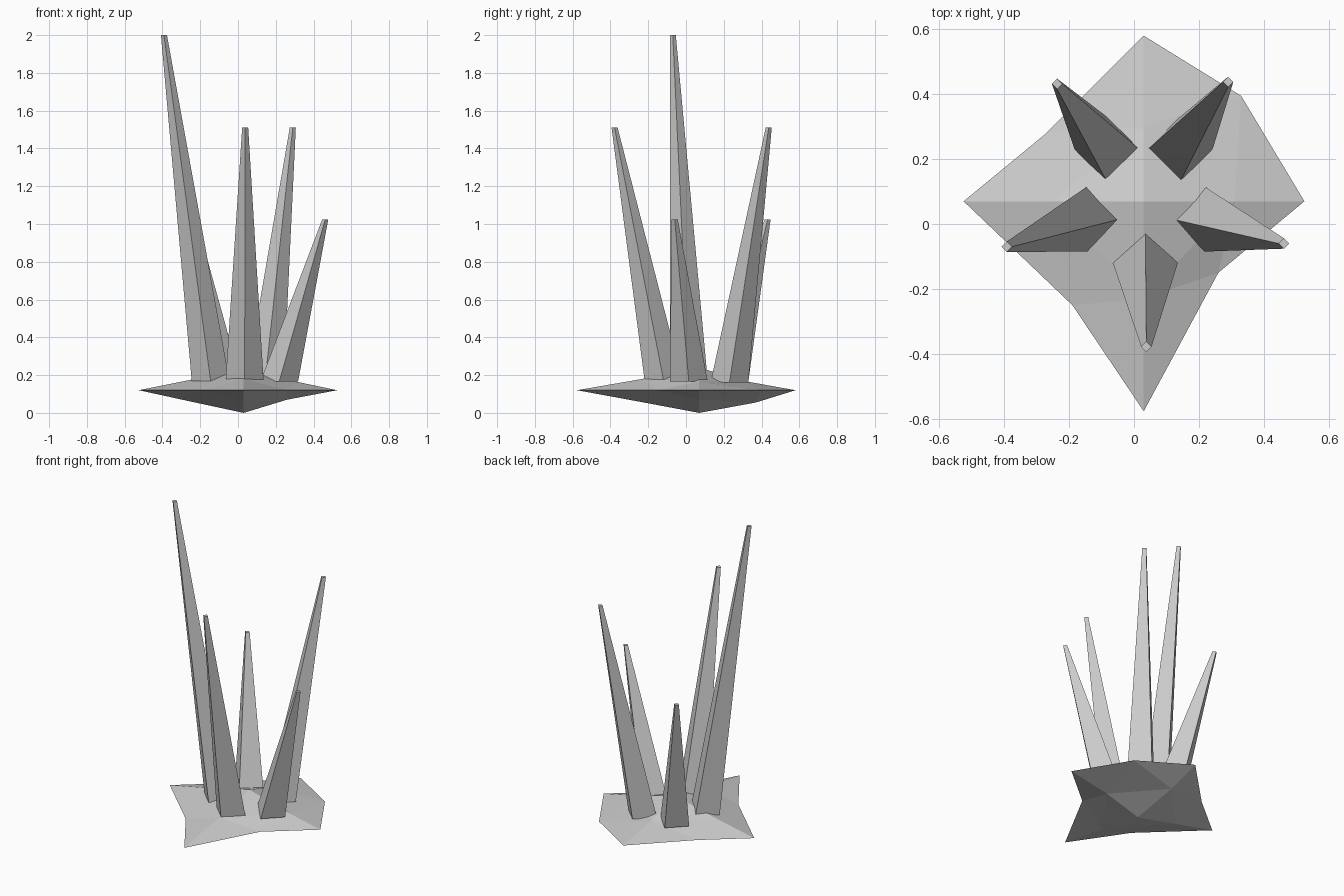
import bpy
import bmesh
from mathutils import Vector

if "Cube" in bpy.data.objects:
    bpy.data.objects.remove(bpy.data.objects["Cube"])


def finish(name, bm):
    bmesh.ops.recalc_face_normals(bm, faces=bm.faces)
    mesh = bpy.data.meshes.new(name)
    bm.to_mesh(mesh)
    bm.free()
    obj = bpy.data.objects.new(name, mesh)
    bpy.context.collection.objects.link(obj)
    return obj


# Rock base: faceted, lopsided octahedron; rings run east, north, west, south
def rock_base():
    rim_xy = [(0.525, 0.07), (0.33, 0.395), (0.03, 0.58), (-0.27, 0.28),
              (-0.525, 0.07), (-0.19, -0.25), (0.03, -0.577), (0.26, -0.15)]
    halves = [
        ((0.03, 0.07, 0.24), [(0.31, 0.07, 0.165), (0.03, 0.30, 0.17),
                              (-0.25, 0.07, 0.175), (0.03, -0.23, 0.18)]),
        ((0.03, 0.07, 0.0), [(0.26, 0.07, 0.07), (0.03, 0.37, 0.055),
                             (-0.25, 0.07, 0.06), (0.03, -0.25, 0.06)]),
    ]
    bm = bmesh.new()
    rim = [bm.verts.new((x, y, 0.12)) for x, y in rim_xy]
    for apex_co, mid_co in halves:
        apex = bm.verts.new(apex_co)
        mid = [bm.verts.new(c) for c in mid_co]
        for q in range(4):
            m0, m1 = mid[q], mid[(q + 1) % 4]
            r0, r1, r2 = (rim[(2 * q + k) % 8] for k in range(3))
            for tri in ((apex, m0, m1), (m0, r0, r1), (m0, r1, m1), (m1, r1, r2)):
                bm.faces.new(tri)
    finish("rock_base", bm)


# Spike: four-sided diamond section leaning from foot to tip
def spike(name, foot, tip, r_foot=0.1, r_tip=0.016):
    bm = bmesh.new()
    corners = [Vector(c) for c in ((1, 0, 0), (0, 1, 0), (-1, 0, 0), (0, -1, 0))]
    low = [bm.verts.new(Vector(foot) + c * r_foot) for c in corners]
    high = [bm.verts.new(Vector(tip) + c * r_tip) for c in corners]
    bm.faces.new(low)
    bm.faces.new(high)
    for i in range(4):
        j = (i + 1) % 4
        bm.faces.new((low[i], low[j], high[j], high[i]))
    finish(name, bm)


rock_base()
spike("left_spike", (-0.145, 0.015, 0.17), (-0.392, -0.07, 2.0))
spike("front_spike", (0.035, -0.12, 0.178), (0.038, -0.378, 1.51))
spike("right_spike", (0.218, 0.015, 0.165), (0.462, -0.06, 1.025))
spike("back_right_spike", (0.142, 0.23, 0.16), (0.29, 0.438, 1.51))
spike("back_left_spike", (-0.083, 0.23, 0.165), (-0.237, 0.432, 1.025))
